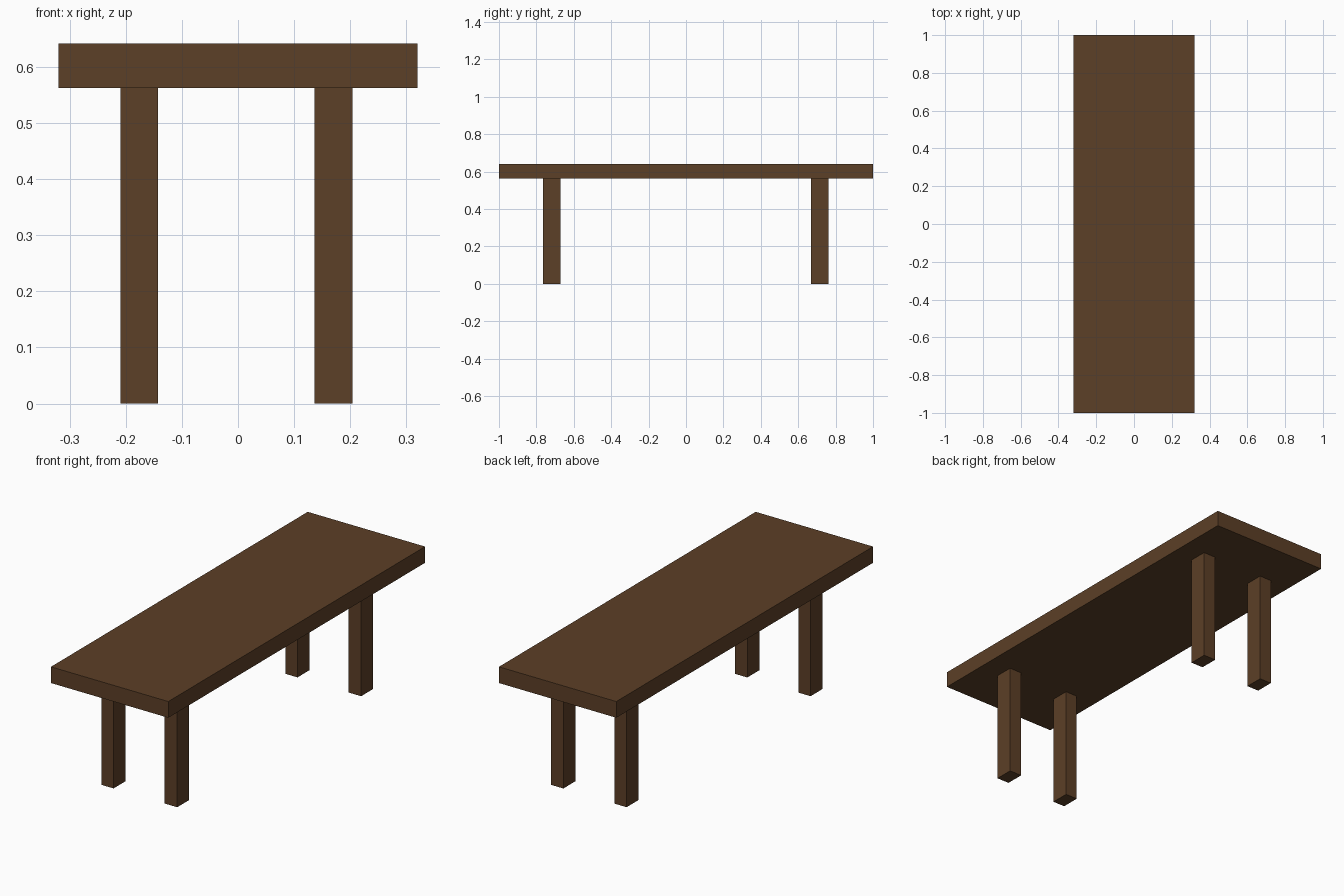
import bpy

if "Cube" in bpy.data.objects:
    bpy.data.objects.remove(bpy.data.objects["Cube"])

wood = bpy.data.materials.new("dark_wood")
wood.diffuse_color = (0.107, 0.05, 0.02, 1)
wood.use_nodes = True
wood.node_tree.nodes["Principled BSDF"].inputs["Base Color"].default_value = wood.diffuse_color


def box(name, x, y, z):
    """Box spanning the given (min, max) ranges."""
    bpy.ops.mesh.primitive_cube_add(size=1, location=[sum(r) / 2 for r in (x, y, z)])
    ob = bpy.context.object
    ob.name = name
    ob.scale = [r[1] - r[0] for r in (x, y, z)]
    bpy.ops.object.transform_apply(location=False, rotation=False, scale=True)
    ob.data.materials.append(wood)
    return ob


# Table top
TOP, UNDER = 0.642, 0.562
box("table_top", (-0.32, 0.32), (-1, 1), (UNDER, TOP))

# Four square-cut legs, meeting the underside
for side, x in (("left", (-0.209, -0.143)), ("right", (0.136, 0.204))):
    for end, y in (("front", (-0.765, -0.672)), ("back", (0.668, 0.761))):
        box(f"{end}_{side}_leg", x, y, (0, UNDER))
